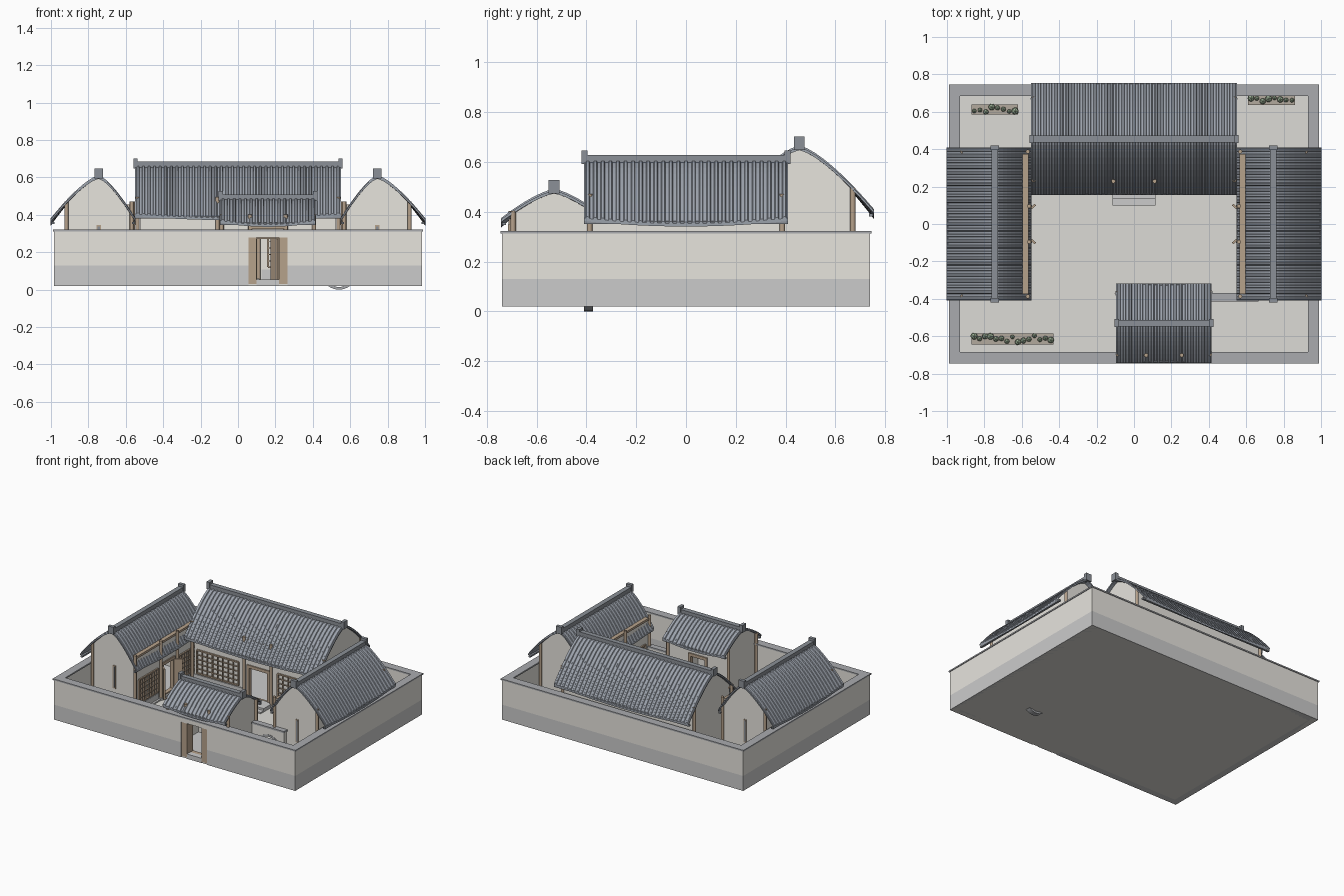
import bpy, bmesh, math, random
from mathutils import Matrix, Vector

if "Cube" in bpy.data.objects:
    bpy.data.objects.remove(bpy.data.objects["Cube"])
random.seed(4)
I = Matrix.Identity(4)

def mat(name, c):
    m = bpy.data.materials.new(name)
    m.diffuse_color = (*c, 1)
    m.use_nodes = True
    m.node_tree.nodes["Principled BSDF"].inputs["Base Color"].default_value = m.diffuse_color
    return m
PLASTER = mat("plaster", (.80, .78, .73))
STONE = mat("grey_stone", (.54, .56, .55))
PAVING = mat("paving", (.72, .71, .67))
TILE = mat("roof_tile", (.33, .36, .41))
RIDGE = mat("ridge_tile", (.26, .28, .31))
CAP = mat("wall_cap", (.40, .41, .43))
WOOD = mat("wood", (.47, .36, .26))
SOIL = mat("soil", (.45, .40, .34))
LEAF = mat("leaf", (.33, .43, .30))

def finish(name, bm, m, M=I):
    bmesh.ops.recalc_face_normals(bm, faces=bm.faces)
    me = bpy.data.meshes.new(name)
    bm.to_mesh(me)
    bm.free()
    me.materials.append(m)
    ob = bpy.data.objects.new(name, me)
    ob.matrix_world = M
    bpy.context.collection.objects.link(ob)
    return ob

def boxes(name, items, m, M=I):
    """Each item is x0, x1, y0, y1, z0, z1."""
    bm = bmesh.new()
    for x0, x1, y0, y1, z0, z1 in items:
        T = Matrix.Translation(((x0+x1)/2, (y0+y1)/2, (z0+z1)/2))
        bmesh.ops.create_cube(bm, size=1, matrix=T @ Matrix.Diagonal((x1-x0, y1-y0, z1-z0, 1)))
    return finish(name, bm, m, M)

def posts(name, spots, r, z0, z1, m, M):
    bm = bmesh.new()
    for u, v in spots:
        bmesh.ops.create_cone(bm, cap_ends=True, segments=12, radius1=r, radius2=r, depth=z1-z0,
                              matrix=Matrix.Translation((u, v, (z0+z1)/2)))
    ob = finish(name, bm, m, M)
    for p in ob.data.polygons:
        p.use_smooth = len(p.vertices) == 4

def house(name, M, L, D1, D2, zr, ze, a, b, ribs, door, dip=.022, win=None, gate=False):
    """Local frame: ridge along x, front towards -y."""
    def h(u, v):
        s = abs(v) / (D1 if v < 0 else D2)
        return zr - (zr-ze)*s**1.38 - dip*(1-(u/L)**2)*s**2

    # Ribbed, curved tile roof as one closed sheet
    pitch, r = 2*L/ribs, .0085
    us = [(-L, 0)]
    for i in range(ribs):
        c = -L + (i+.5)*pitch
        us += [(c-r, 0), (c-.6*r, .8*r), (c+.6*r, .8*r), (c+r, 0)]
    us.append((L, 0))
    n = 9
    vs = [-D1*(1-i/n) for i in range(n)] + [D2*i/n for i in range(n+1)]
    bm = bmesh.new()
    top = [[bm.verts.new((u, v, h(u, v)+o)) for v in vs] for u, o in us]
    bot = [[bm.verts.new((u, v, h(u, v)-.012)) for v in vs] for u, o in us]
    for i in range(len(us)-1):
        for j in range(len(vs)-1):
            for g in (top, bot):
                bm.faces.new((g[i][j], g[i+1][j], g[i+1][j+1], g[i][j+1]))
        for j in (0, -1):
            bm.faces.new((top[i][j], top[i+1][j], bot[i+1][j], bot[i][j]))
    for i in (0, -1):
        for j in range(len(vs)-1):
            bm.faces.new((top[i][j], top[i][j+1], bot[i][j+1], bot[i][j]))
    finish(name+"_roof", bm, TILE, M)

    # Ridge with raised ends, and eave boards
    rb = [(-L-.004, L+.004, -.018, .018, zr-.012, zr+.024)]
    for s in (-1, 1):
        rb.append((s*(L-.002)-.012, s*(L-.002)+.012, -.022, .022, zr-.012, zr+.042))
    boxes(name+"_ridge", rb, RIDGE, M)
    boxes(name+"_eave_boards", [(-L, L, -D1+.004, -D1+.02, ze-.024, ze-.012),
                                (-L, L, D2-.02, D2-.004, ze-.024, ze-.012)], RIDGE, M)

    # Gable end walls following the roof curve
    gv = [-b + 2*b*i/12 for i in range(13)]
    bm = bmesh.new()
    for s in (-1, 1):
        rings = []
        for u in (s*a, s*(a-.025)):
            pts = [(u, -b, .03)] + [(u, v, h(a, v)-.01) for v in gv] + [(u, b, .03)]
            rings.append([bm.verts.new(p) for p in pts])
        k = len(rings[0])
        for ring in rings:
            bm.faces.new(ring)
        for i in range(k):
            bm.faces.new((rings[0][i], rings[0][(i+1) % k], rings[1][(i+1) % k], rings[1][i]))
    finish(name+"_gable_walls", bm, PLASTER, M)

    # Long walls, with a doorway in front (and behind for the gatehouse)
    zt, zd = h(0, b)-.012, .28
    def pierced(y0, y1):
        return [(-a, -door, y0, y1, .03, zt), (door, a, y0, y1, .03, zt), (-door, door, y0, y1, zd, zt)]
    long = pierced(-b, -b+.02)
    long += pierced(b-.02, b) if gate else [(-a, a, b-.02, b, .03, zt)]
    boxes(name+"_long_walls", long, PLASTER, M)
    boxes(name+"_floor", [(-a-.01, a+.01, -b-.02, b+.005, .03, .045)], STONE, M)

    # Posts on stone bases, and beams
    spots = [(s*u, v) for s in (-1, 1) for u, v in ((a+.012, b), (a+.012, -b-.005), (door+.035, -b-.012))]
    posts(name+"_posts", spots, .011, .04, min(h(L, b), zt+.02), WOOD, M)
    posts(name+"_post_bases", spots, .016, .03, .05, STONE, M)
    sides = (-1, 1) if gate else (-1,)
    fr = []
    for s in sides:
        y0, y1 = sorted((s*(b-.022), s*(b+.008)))
        for t in (-1, 1):
            fr.append((t*(door+.008)-.01, t*(door+.008)+.01, y0, y1, .045, zd+.01))
        fr += [(-door-.018, door+.018, y0, y1, zd-.01, zd+.012),
               (-door, door, y0, y1, .045, .055),
               (-a, a, y0, y1, zt-.012, zt+.004)]
    boxes(name+"_door_frame", fr, WOOD, M)

    # Lattice windows over a grey plinth
    if win:
        w0, w1, z0, z1 = win
        bars, plinth = [], []
        for s in (-1, 1):
            plinth.append((*sorted((s*(door+.05), s*a)), -b-.006, -b, .03, z0-.012))
            for i in range(9):
                u = s*(w0+(w1-w0)*i/8)
                t = .005 if i in (0, 8) else .0025
                bars.append((u-t, u+t, -b-.011, -b, z0, z1))
            for i in range(6):
                z = z0+(z1-z0)*i/5
                t = .005 if i in (0, 5) else .0025
                bars.append((*sorted((s*w0, s*w1)), -b-.01, -b, z-t, z+t))
        boxes(name+"_lattice", bars, WOOD, M)
        boxes(name+"_plinth", plinth, STONE, M)

# Ground and perimeter walls
boxes("courtyard_floor", [(-.98, .98, -.735, .735, .02, .035)], PAVING)
def ring(o, t, z0, z1, gap=None):
    X, Y = .985+o, .74+o
    out = [(-X, -X+t, -Y, Y, z0, z1), (X-t, X, -Y, Y, z0, z1), (-X+t, X-t, Y-t, Y, z0, z1)]
    if gap:
        return out + [(-X+t, gap[0], -Y, -Y+t, z0, z1), (gap[1], X-t, -Y, -Y+t, z0, z1)]
    return out + [(-X+t, X-t, -Y, -Y+t, z0, z1)]
boxes("wall_base", ring(0, .048, .02, .13, (.055, .265)), STONE)
boxes("wall_upper", ring(0, .048, .13, .28, (.055, .265)) + ring(0, .048, .28, .312), PLASTER)
boxes("wall_cap", ring(.005, .06, .312, .322), CAP)

# Street gate: jambs, threshold, half-open leaves, head beam
boxes("gate_jambs", [(.055, .10, -.738, -.69, .03, .28), (.22, .265, -.738, -.69, .03, .28)], WOOD)
boxes("gate_threshold", [(.10, .22, -.738, -.69, .02, .055)], STONE)
boxes("gate_head_beam", [(.055, .265, -.715, -.69, .325, .348)], WOOD)
boxes("gate_leaf", [(-.006, .006, 0, .1, .05, .27)], WOOD,
      Matrix.Translation((.22, -.68, 0)) @ Matrix.Rotation(math.radians(24), 4, 'Z'))

# The four buildings
house("main_hall", Matrix.Translation((0, .455, 0)), .55, .30, .30, .66, .405, .525, .215, 37, .075,
      win=(.16, .5, .12, .29))
boxes("main_steps", [(-.115, .115, .10, .24, .03, .045), (-.115, .115, .135, .24, .045, .06)], STONE)
house("gatehouse", Matrix.Translation((.16, -.53, 0)), .255, .213, .213, .485, .37, .235, .16, 17, .06,
      gate=True)
for s, nm in ((1, "right_wing"), (-1, "left_wing")):
    M = Matrix.Translation((s*.745, 0, 0)) @ Matrix.Rotation(-s*math.pi/2, 4, 'Z')
    house(nm, M, .41, .198, .257, .605, .375, .375, .172, 27, .06, win=(.12, .34, .10, .27))
    # Swung-open door leaves and narrow gable windows
    for t in (-1, 1):
        boxes(nm+"_door_leaf", [(-.006, .006, -.06, 0, .045, .27)], WOOD,
              M @ Matrix.Translation((t*.065, -.172, 0)) @ Matrix.Rotation(t*.7, 4, 'Z'))
    boxes(nm+"_gable_windows", [(-.379, -.37, -.012, .012, .175, .345), (.37, .379, -.012, .012, .175, .345)], WOOD, M)
    boxes(nm+"_gable_slots", [(-.381, -.37, -.006, .006, .183, .337), (.37, .381, -.006, .006, .183, .337)], RIDGE, M)

# Moon gate in the dividing wall
moon = boxes("moon_gate_wall", [(.40, .66, -.408, -.376, .025, .235)], PLASTER)
boxes("moon_wall_cap", [(.40, .665, -.414, -.37, .235, .247)], CAP)
T = Matrix.Translation((.54, -.392, .094)) @ Matrix.Rotation(math.pi/2, 4, 'X')
bm = bmesh.new()
bmesh.ops.create_cone(bm, cap_ends=True, segments=40, radius1=.085, radius2=.085, depth=.1)
cutter = finish("moon_cutter", bm, STONE, T)
cutter.hide_render = True
cutter.hide_viewport = True
mod = moon.modifiers.new("hole", 'BOOLEAN')
mod.operation, mod.object, mod.solver = 'DIFFERENCE', cutter, 'EXACT'
bm = bmesh.new()
prof = [(.08, -.018), (.094, -.018), (.094, .018), (.08, .018)]
vr = [[bm.verts.new((r*math.cos(i*math.tau/40), r*math.sin(i*math.tau/40), z)) for r, z in prof] for i in range(40)]
for i in range(40):
    for j in range(4):
        p, q, k = vr[i], vr[(i+1) % 40], (j+1) % 4
        bm.faces.new((p[j], q[j], q[k], p[k]))
finish("moon_gate_ring", bm, CAP, T)

# Planting beds with round shrubs
for x0, x1, y0, y1, n in ((-.87, -.62, .585, .64, 8), (.61, .86, .635, .69, 8), (-.87, -.43, -.645, -.585, 15)):
    boxes("planting_bed", [(x0, x1, y0, y1, .03, .05)], SOIL)
    bm = bmesh.new()
    for i in range(n):
        p = Vector((x0+(x1-x0)*(i+.5)/n, random.uniform(y0+.012, y1-.012), .062))
        bmesh.ops.create_icosphere(bm, subdivisions=1, radius=random.uniform(.012, .022), matrix=Matrix.Translation(p))
    finish("shrubs", bm, LEAF)
